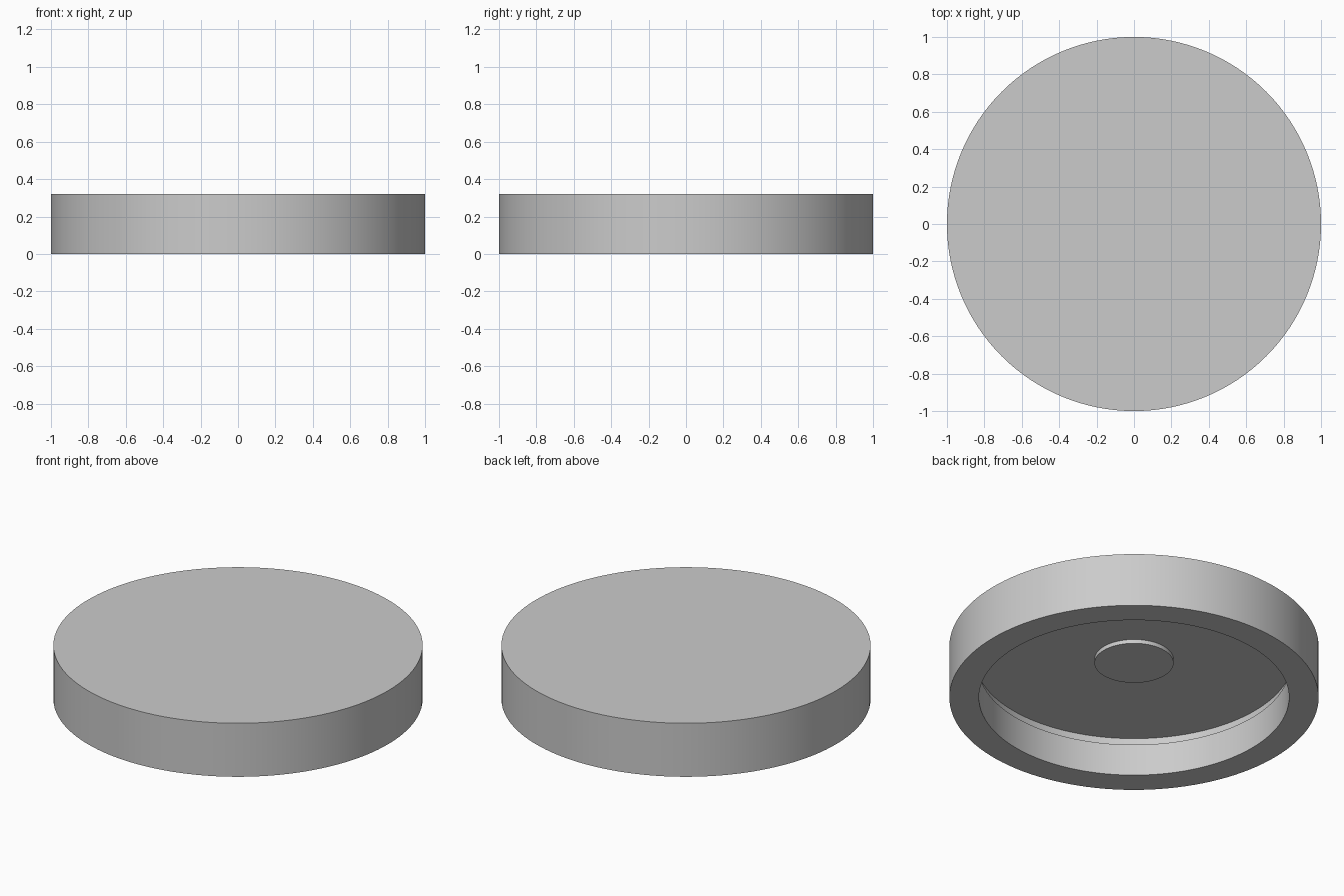
import bpy
import bmesh
from math import tau, radians
from mathutils import Vector

SEGMENTS = 128

cube = bpy.data.objects.get("Cube")
if cube:
    bpy.data.objects.remove(cube, do_unlink=True)

# Single plain grey finish
grey = bpy.data.materials.new("light_grey")
grey.use_nodes = True
color = (0.6, 0.6, 0.6, 1)
grey.diffuse_color = color
grey.node_tree.nodes["Principled BSDF"].inputs["Base Color"].default_value = color


def lathe(name, profile):
    """Revolve a radius/height profile around the z axis."""
    bm = bmesh.new()
    verts = [bm.verts.new((r, 0, z)) for r, z in profile]
    edges = [bm.edges.new(pair) for pair in zip(verts, verts[1:])]
    bmesh.ops.spin(bm, geom=verts + edges, cent=Vector(), axis=(0, 0, 1),
                   angle=tau, steps=SEGMENTS, use_duplicate=False)
    bmesh.ops.remove_doubles(bm, verts=bm.verts[:], dist=0.0005)
    bmesh.ops.recalc_face_normals(bm, faces=bm.faces[:])
    mesh = bpy.data.meshes.new(name)
    bm.to_mesh(mesh)
    bm.free()
    mesh.materials.append(grey)
    obj = bpy.data.objects.new(name, mesh)
    bpy.context.collection.objects.link(obj)
    bpy.ops.object.select_all(action="DESELECT")
    obj.select_set(True)
    bpy.context.view_layer.objects.active = obj
    bpy.ops.object.shade_smooth_by_angle(angle=radians(30))
    return obj


# Hollow disc: top, outer wall, rim, inner wall, undercut groove, recess
# ceiling and the shallow round boss in its middle
lathe("round_base", [
    (0, 0.32), (1, 0.32), (1, 0), (0.84, 0),
    (0.84, 0.19), (0.86, 0.19), (0.86, 0.24),
    (0.214, 0.24), (0.214, 0.216), (0, 0.216),
])
